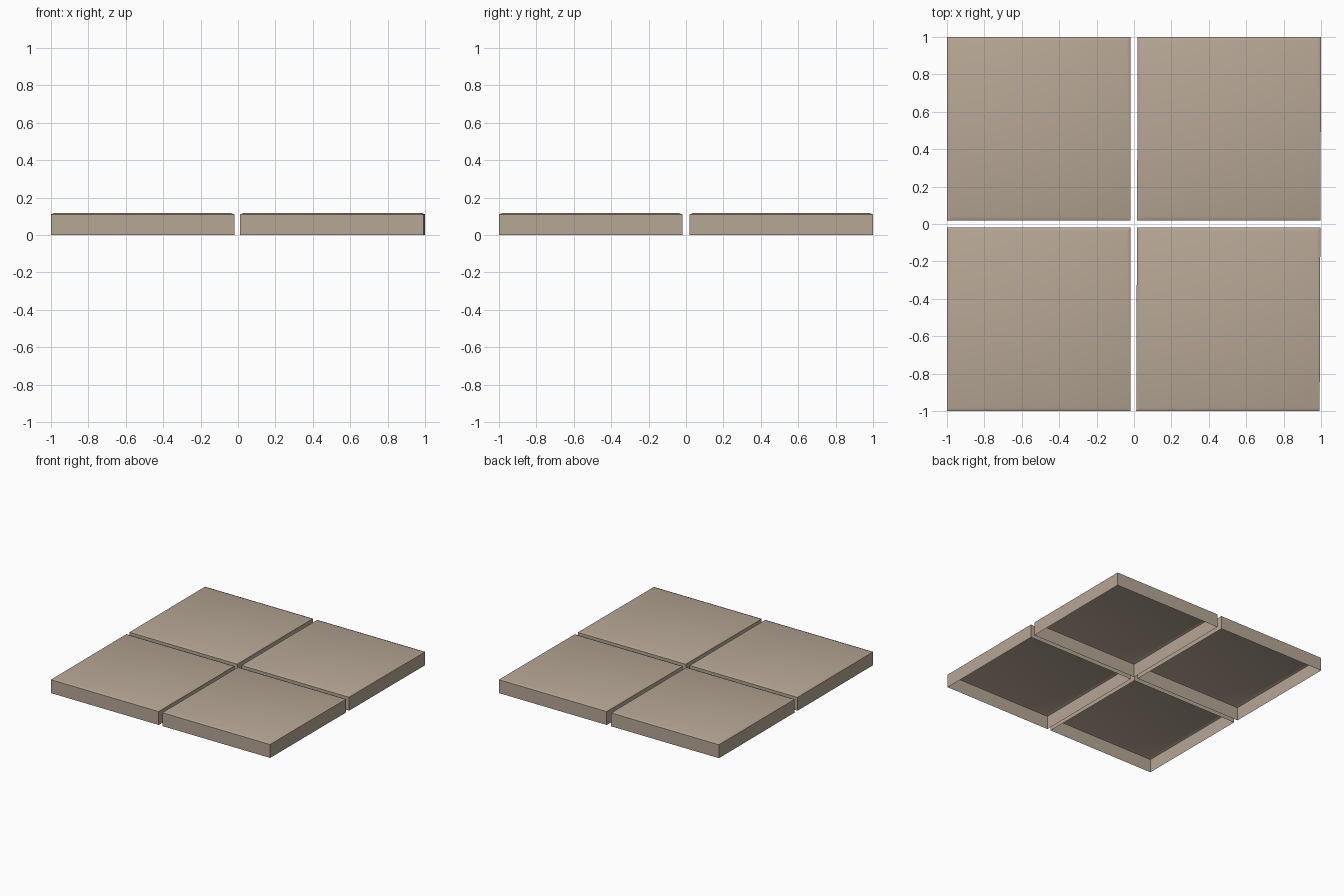
import bpy
import bmesh
import math

if "Cube" in bpy.data.objects:
    bpy.data.objects.remove(bpy.data.objects["Cube"], do_unlink=True)

HEIGHT = 0.118
RIM = 0.11      # top of the upright walls
SLOPE = 0.02    # width of the shallow worn edge
INNER, OUTER = 0.02, 1.0

stone = bpy.data.materials.new("warm_beige_stone")
stone.use_nodes = True
colour = (0.47, 0.385, 0.30, 1.0)
stone.diffuse_color = colour
bsdf = stone.node_tree.nodes["Principled BSDF"]
bsdf.inputs["Base Color"].default_value = colour
bsdf.inputs["Roughness"].default_value = 0.9


def add_slab(name, sx, sy):
    """Hollow paving slab, open underneath, with a shallow sloped top edge."""
    x0, x1 = sorted((sx * INNER, sx * OUTER))
    y0, y1 = sorted((sy * INNER, sy * OUTER))
    bm = bmesh.new()

    def ring(inset, z):
        corners = ((x0 + inset, y0 + inset), (x1 - inset, y0 + inset),
                   (x1 - inset, y1 - inset), (x0 + inset, y1 - inset))
        # The right-hand slabs are laid very slightly askew
        skew = 0.004 if sx > 0 else 0
        return [bm.verts.new((x - skew * (1 - y), y, z)) for x, y in corners]

    rings = [ring(0, 0), ring(0, RIM), ring(SLOPE, HEIGHT)]
    for low, high in zip(rings, rings[1:]):
        for i in range(4):
            j = (i + 1) % 4
            bm.faces.new((low[i], low[j], high[j], high[i]))
    bm.faces.new(rings[-1])

    mesh = bpy.data.meshes.new(name)
    bm.to_mesh(mesh)
    bm.free()
    mesh.materials.append(stone)
    slab = bpy.data.objects.new(name, mesh)
    bpy.context.collection.objects.link(slab)

    # Blend the worn edge into the top while the walls stay crisp
    bpy.ops.object.select_all(action="DESELECT")
    slab.select_set(True)
    bpy.context.view_layer.objects.active = slab
    bpy.ops.object.shade_smooth_by_angle(angle=math.radians(30))


# Four slabs in a square with narrow joints between them
for side, sx in (("right", -1), ("left", 1)):
    for end, sy in (("front", -1), ("back", 1)):
        add_slab(f"{end}_{side}_slab", sx, sy)
